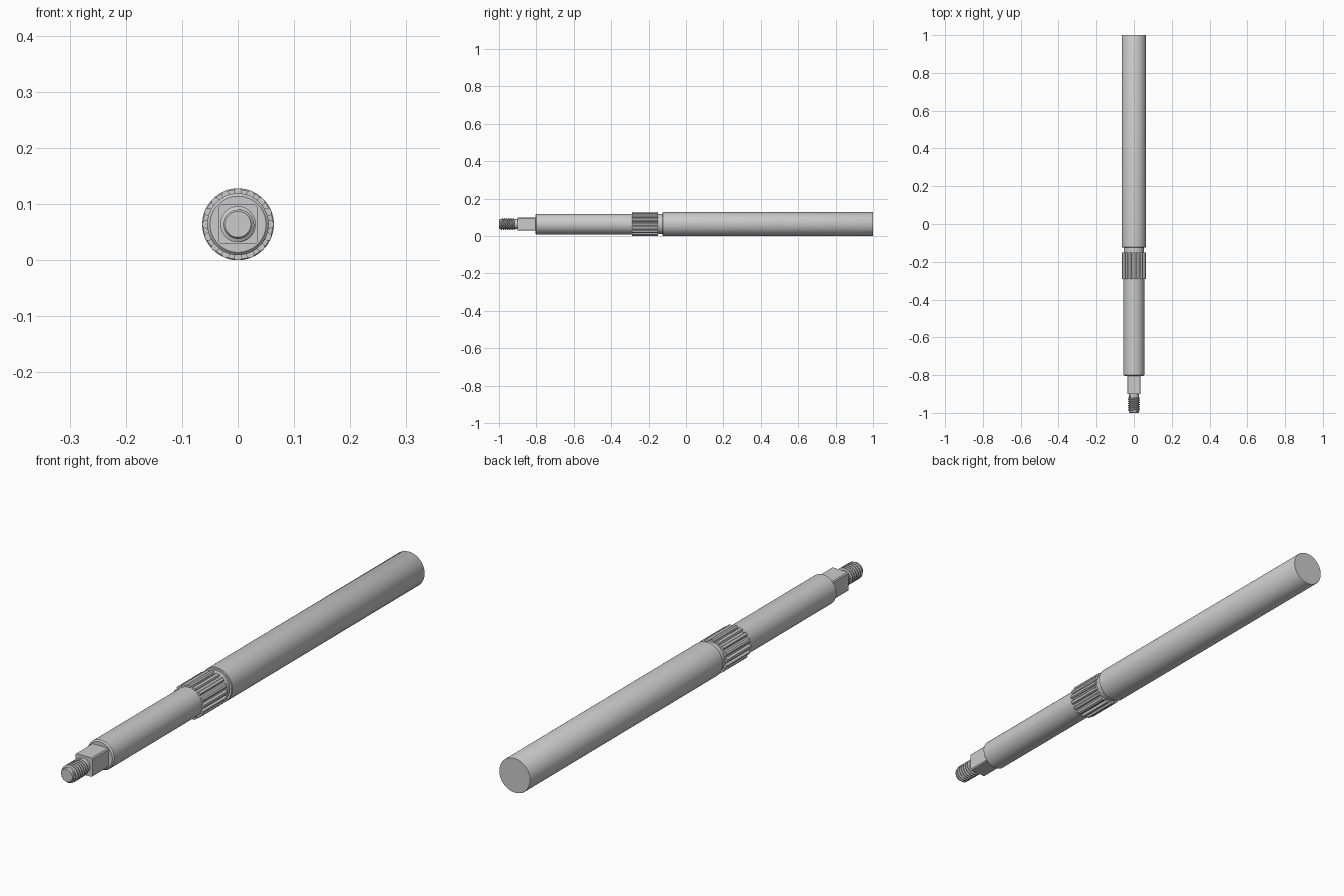
import bpy, bmesh, math
from mathutils import Vector

if "Cube" in bpy.data.objects:
    bpy.data.objects.remove(bpy.data.objects["Cube"])

R = 0.064  # main radius, also height of the axis


def polar(r, a, y):
    return Vector((r * math.sin(a), y, R + r * math.cos(a)))


def loft(name, rings, closed=True, angle=30):
    """Skin a list of equal-length point rings and cap both ends."""
    bm = bmesh.new()
    vs = [[bm.verts.new(p) for p in ring] for ring in rings]
    n = len(vs[0])
    for a, b in zip(vs, vs[1:]):
        for i in range(n):
            j = (i + 1) % n
            bm.faces.new((a[i], a[j], b[j], b[i]))
    bm.faces.new(vs[0])
    bm.faces.new(vs[-1])
    bmesh.ops.recalc_face_normals(bm, faces=bm.faces)
    me = bpy.data.meshes.new(name)
    bm.to_mesh(me)
    bm.free()
    ob = bpy.data.objects.new(name, me)
    bpy.context.collection.objects.link(ob)
    bpy.ops.object.select_all(action='DESELECT')
    ob.select_set(True)
    bpy.context.view_layer.objects.active = ob
    bpy.ops.object.shade_smooth_by_angle(angle=math.radians(angle))
    return ob


def lathe(name, profile, n=64):
    return loft(name, [[polar(r, 2 * math.pi * i / n, y) for i in range(n)]
                       for y, r in profile])


# Plain turned sections (y, radius)
lathe("main_shaft", [(-0.125, 0.062), (-0.123, R), (0.998, R), (1.0, 0.063)])
lathe("relief_neck", [(-0.152, 0.054), (-0.122, 0.054)])
lathe("front_journal", [(-0.805, 0.050), (-0.800, 0.055), (-0.288, 0.055)])
lathe("threaded_core", [(-1.0, 0.023), (-0.996, 0.026), (-0.91, 0.026), (-0.898, 0.026)])

# Splined collar: rounded teeth around the root circle
TEETH = 16
tooth = [(-0.5, 0.054), (-0.34, 0.055), (-0.29, 0.0605), (-0.17, 0.0635),
         (0, R), (0.17, 0.0635), (0.29, 0.0605), (0.34, 0.055)]
loft("spline_collar", [[polar(r, 2 * math.pi * (k + t) / TEETH, y)
                        for k in range(TEETH) for t, r in tooth]
                       for y in (-0.29, -0.15)])

# Square drive with slightly cut corners
h, c = 0.035, 0.031
square = [(-c, -h), (c, -h), (h, -c), (h, c), (c, h), (-c, h), (-h, c), (-h, -c)]
loft("square_drive", [[Vector((x, y, R + z)) for x, z in square]
                      for y in (-0.9, -0.802)])

# Helical thread ridge, fading in and out at its ends
TURNS, PITCH, STEPS = 7, 0.0115, 32
rings = []
for i in range(TURNS * STEPS + 1):
    a = 2 * math.pi * i / STEPS
    y = -0.993 + PITCH * i / STEPS
    fade = min(1, i / 16, (TURNS * STEPS - i) / 16)
    crest = 0.0262 + 0.0058 * fade
    rings.append([polar(0.0245, a, y - 0.005), polar(crest, a, y - 0.0017),
                  polar(crest, a, y + 0.0017), polar(0.0245, a, y + 0.005)])
loft("thread_ridge", rings)
